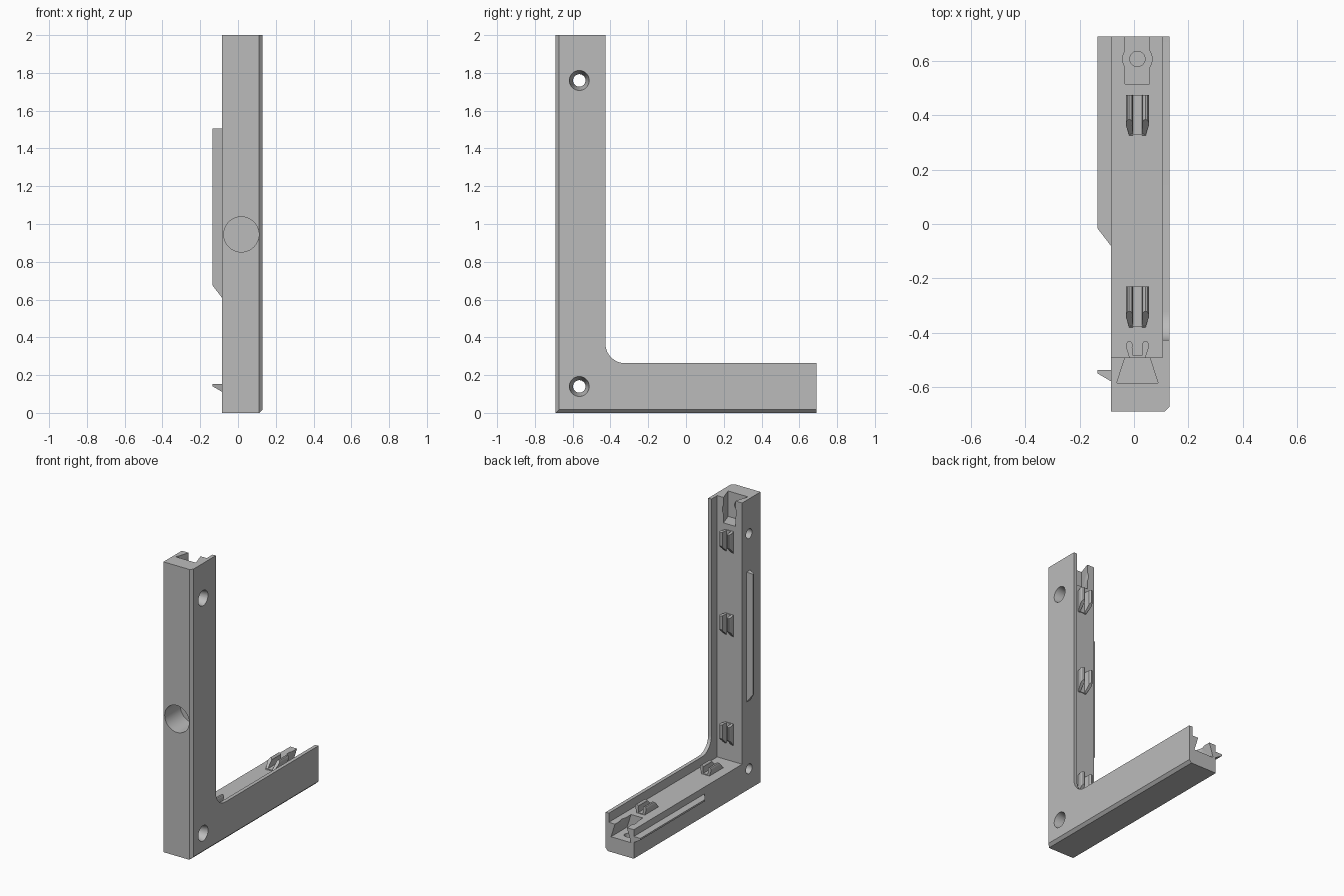
import bpy, bmesh, math
from mathutils import Vector, Matrix

cube = bpy.data.objects.get("Cube")
if cube:
    bpy.data.objects.remove(cube)

grey = bpy.data.materials.new("plain_grey")
grey.use_nodes = True
grey.diffuse_color = (0.5, 0.5, 0.5, 1)
grey.node_tree.nodes["Principled BSDF"].inputs["Base Color"].default_value = (0.5, 0.5, 0.5, 1)

BACK = 0.69           # half depth of the bracket
SKIN = -0.085         # side face that carries the ribs
FLOOR = 0.2           # thickness of each leg's solid core
MID = 0.0125          # centre line of the clips and sockets
LENGTH = {"column": 2.0, "arm": 2 * BACK}


def place(leg, x, rise, along):
    """Leg coordinates: rise from the outer face, distance along the leg."""
    if leg == "column":
        return Vector((x, rise - BACK, along))
    return Vector((x, along - BACK, rise))


def finish(name, bm):
    bmesh.ops.recalc_face_normals(bm, faces=bm.faces[:])
    mesh = bpy.data.meshes.new(name)
    bm.to_mesh(mesh)
    bm.free()
    mesh.materials.append(grey)
    obj = bpy.data.objects.new(name, mesh)
    bpy.context.collection.objects.link(obj)
    return obj


def loft(name, first, last, chamfer=None):
    """Solid between two matching loops of points."""
    bm = bmesh.new()
    a = [bm.verts.new(p) for p in first]
    b = [bm.verts.new(p) for p in last]
    bm.faces.new(a)
    bm.faces.new(b)
    for i in range(len(a)):
        j = (i + 1) % len(a)
        bm.faces.new((a[i], a[j], b[j], b[i]))
    if chamfer:
        edges = [e for e in bm.edges if all(chamfer(v.co) for v in e.verts)]
        bmesh.ops.bevel(bm, geom=edges, offset=0.018, segments=1, affect='EDGES')
    return finish(name, bm)


def plug(name, start, end, r1, r2):
    """Round cutter from start to end."""
    axis = end - start
    turn = axis.to_track_quat('Z', 'Y').to_matrix().to_4x4()
    bm = bmesh.new()
    bmesh.ops.create_cone(bm, cap_ends=True, segments=48, radius1=r1, radius2=r2,
                          depth=axis.length,
                          matrix=Matrix.Translation((start + end) / 2) @ turn)
    return finish(name, bm)


def combine(target, tool, operation):
    tool.hide_render = True
    mod = target.modifiers.new("cut", 'BOOLEAN')
    mod.operation = operation
    mod.solver = 'EXACT'
    mod.object = tool
    bpy.context.view_layer.objects.active = target
    bpy.ops.object.modifier_apply(modifier=mod.name)
    bpy.data.objects.remove(tool)


def smooth(obj):
    bpy.ops.object.select_all(action='DESELECT')
    obj.select_set(True)
    bpy.context.view_layer.objects.active = obj
    bpy.ops.object.shade_smooth_by_angle(angle=math.radians(30))


def outline(thick, radius):
    """L-shaped side outline with an optional round inner corner."""
    inner = thick - BACK
    if radius:
        corner = [(inner + radius * (1 - math.cos(t)), thick + radius * (1 - math.sin(t)))
                  for t in (math.pi / 2 * (1 - i / 12) for i in range(13))]
    else:
        corner = [(inner, thick)]
    return [(-BACK, 0), (BACK, 0), (BACK, thick), *corner, (inner, 2), (-BACK, 2)]


def slab(name, pts, x1, x2, chamfer=None):
    return loft(name, [(x1, y, z) for y, z in pts], [(x2, y, z) for y, z in pts], chamfer)


# L-shaped core with the taller side wall
body = slab("bracket_body", outline(FLOOR, 0), SKIN, 0.108)
wall = slab("side_wall", outline(0.263, 0.105), 0.105, 0.13,
            lambda p: p.x > 0.12 and (p.z < 0.001 or p.y < 0.001 - BACK))
# keep only the two long outer edges chamfered
combine(body, wall, 'UNION')

# Dovetail sockets with a round seat at the free ends
for leg, end in LENGTH.items():
    shape = [(-0.045, 0.21), (-0.076, 0.105), (0.076, 0.105), (0.045, 0.21)]
    shape[0], shape[3] = (-0.042, 0.21), (0.042, 0.21)
    combine(body, loft("socket_cutter",
                       [place(leg, MID + x, r, end - 0.175) for x, r in shape],
                       [place(leg, MID + x, r, end + 0.05) for x, r in shape]), 'DIFFERENCE')
    seat = end - 0.083
    for radius, low, high in ((0.054, 0.106, 0.25), (0.028, 0.05, 0.15)):
        combine(body, plug("seat_cutter", place(leg, MID, low, seat),
                           place(leg, MID, high, seat), radius, radius), 'DIFFERENCE')

# Tapered screw holes through the side
for z in (0.14, 1.76):
    y = -0.565
    combine(body, plug("screw_cutter", Vector((-0.2, y, z)), Vector((0.2, y, z)),
                       0.033, 0.033), 'DIFFERENCE')
    combine(body, plug("countersink_cutter", Vector((0.04, y, z)), Vector((0.131, y, z)),
                       0.033, 0.053), 'DIFFERENCE')

# Deep round recess in the front face
combine(body, plug("recess_cutter", place("column", 0.0175, -0.05, 0.945),
                   place("column", 0.0175, 0.17, 0.945), 0.093, 0.093), 'DIFFERENCE')
smooth(body)

# Wedge-shaped ribs on the side face
rib = [(SKIN - 0.05, 0.153), (SKIN - 0.05, 0.141), (SKIN, 0.112), (SKIN, 0.153)]
for leg, stop in (("column", 1.505), ("arm", LENGTH["arm"])):
    loft(leg + "_rib",
         [place(leg, x, r, 0.61 + (SKIN - x) * 1.3) for x, r in rib],
         [place(leg, x, r, stop) for x, r in rib])

# Spring clips: two rounded prongs on a thin foot, sloped at the lower end
prong = [(0.016, -0.002), (0.030, -0.002), (0.034, 0.014), (0.042, 0.036), (0.042, 0.048),
         (0.037, 0.057), (0.030, 0.060), (0.023, 0.057), (0.018, 0.050), (0.019, 0.036)]
clips = {"column": (0.31, 1.06, 1.635), "arm": (0.31, 1.015)}
for leg, starts in clips.items():
    for n, start in enumerate(starts, 1):
        for side, tag in ((1, "left"), (-1, "right")):
            clip = loft(f"{leg}_clip_{n}_{tag}_prong",
                        [place(leg, MID + side * x, FLOOR + h, start + h) for x, h in prong],
                        [place(leg, MID + side * x, FLOOR + h, start + 0.15) for x, h in prong])
            smooth(clip)
        foot = [(-0.025, -0.002), (0.025, -0.002), (0.025, 0.006), (-0.025, 0.006)]
        loft(f"{leg}_clip_{n}_foot",
             [place(leg, MID + x, FLOOR + h, start + 0.003) for x, h in foot],
             [place(leg, MID + x, FLOOR + h, start + 0.15) for x, h in foot])
